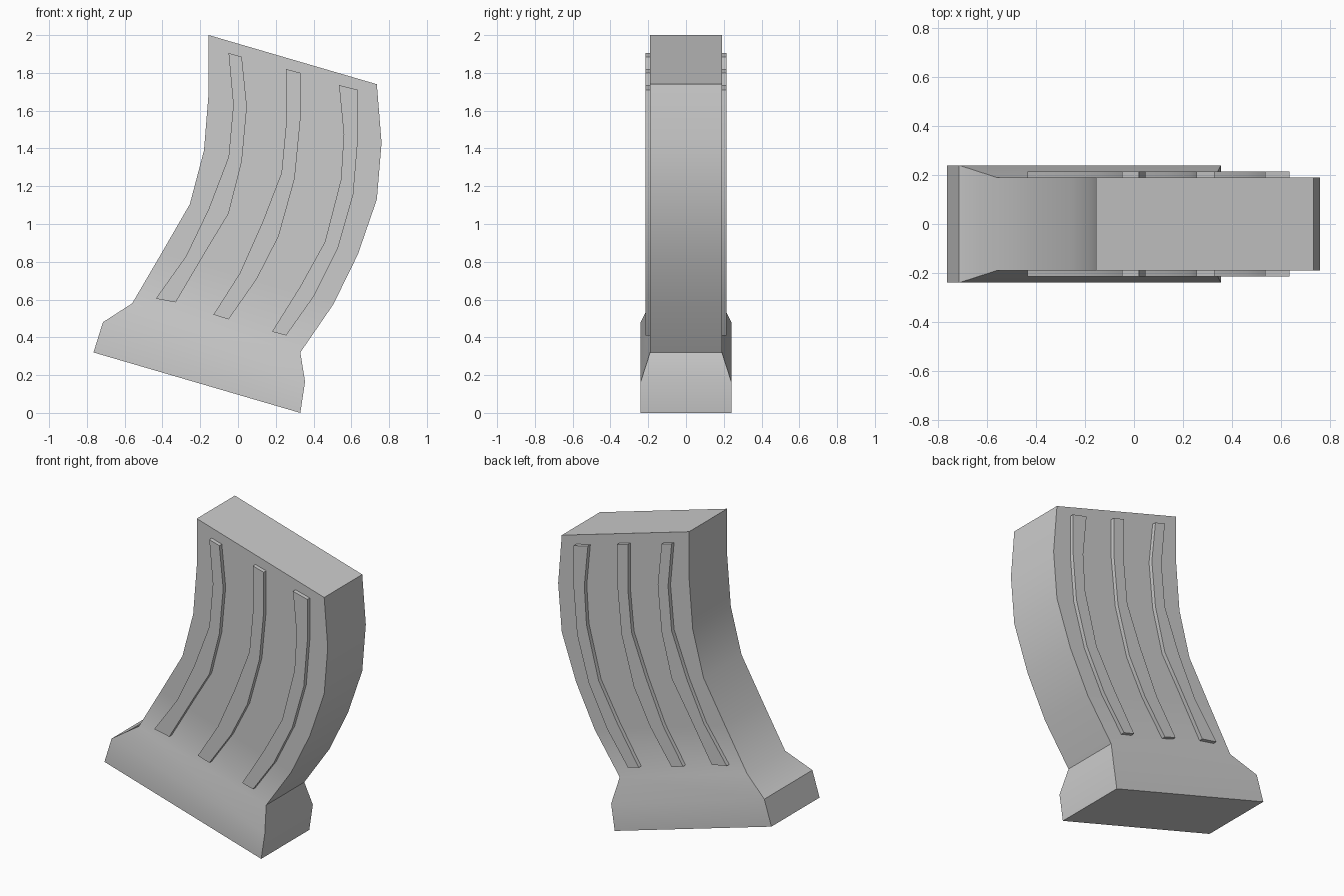
import bpy
import bmesh

if "Cube" in bpy.data.objects:
    bpy.data.objects.remove(bpy.data.objects["Cube"])


def loft(name, sections):
    """Skin a list of equal-length point rings and cap both ends."""
    bm = bmesh.new()
    rings = [[bm.verts.new(p) for p in ring] for ring in sections]
    n = len(rings[0])
    for a, b in zip(rings, rings[1:]):
        for i in range(n):
            j = (i + 1) % n
            bm.faces.new((a[i], a[j], b[j], b[i]))
    bm.faces.new(rings[0])
    bm.faces.new(rings[-1])
    bmesh.ops.recalc_face_normals(bm, faces=bm.faces)
    mesh = bpy.data.meshes.new(name)
    bm.to_mesh(mesh)
    bm.free()
    obj = bpy.data.objects.new(name, mesh)
    bpy.context.collection.objects.link(obj)
    mesh.shade_smooth()
    mesh.set_sharp_from_angle(angle=0.55)
    return obj


def box_ring(left, right, y0, y1):
    """Rectangular cross-section between two (x, z) edge points."""
    (lx, lz), (rx, rz) = left, right
    return [(lx, y0, lz), (rx, y0, rz), (rx, y1, rz), (lx, y1, lz)]


# Curved body flaring into the base plate: left edge, right edge, half depth
body = [
    ((-0.155, 2.0), (0.735, 1.74), 0.19),
    ((-0.155, 1.70), (0.76, 1.43), 0.19),
    ((-0.18, 1.39), (0.735, 1.13), 0.19),
    ((-0.255, 1.105), (0.635, 0.84), 0.19),
    ((-0.405, 0.845), (0.505, 0.575), 0.19),
    ((-0.56, 0.58), (0.33, 0.32), 0.19),
    ((-0.715, 0.48), (0.355, 0.165), 0.24),
    ((-0.765, 0.32), (0.33, 0.0), 0.24),
]
loft("curved_body", [box_ring(l, r, -d, d) for l, r, d in body])

# Raised ribs: left and right edges from top to bottom
ribs = {
    "left_rib": (
        [(-0.05, 1.905), (-0.025, 1.63), (-0.05, 1.355), (-0.155, 1.08), (-0.275, 0.83), (-0.435, 0.605)],
        [(0.02, 1.885), (0.047, 1.62), (0.02, 1.33), (-0.05, 1.055), (-0.165, 0.865), (-0.33, 0.585)]),
    "middle_rib": (
        [(0.255, 1.82), (0.255, 1.53), (0.23, 1.27), (0.13, 1.01), (0.01, 0.74), (-0.13, 0.52)],
        [(0.33, 1.80), (0.33, 1.55), (0.30, 1.24), (0.215, 0.935), (0.10, 0.71), (-0.05, 0.495)]),
    "right_rib": (
        [(0.535, 1.735), (0.56, 1.475), (0.545, 1.235), (0.46, 0.905), (0.33, 0.67), (0.18, 0.43)],
        [(0.635, 1.71), (0.635, 1.45), (0.61, 1.155), (0.53, 0.875), (0.40, 0.615), (0.255, 0.41)]),
}
for name, (left, right) in ribs.items():
    rib = loft(name, [box_ring(l, r, -0.215, -0.18) for l, r in zip(left, right)])
    # Same rib on the back face
    mirror = rib.modifiers.new("Mirror", 'MIRROR')
    mirror.use_axis = (False, True, False)
